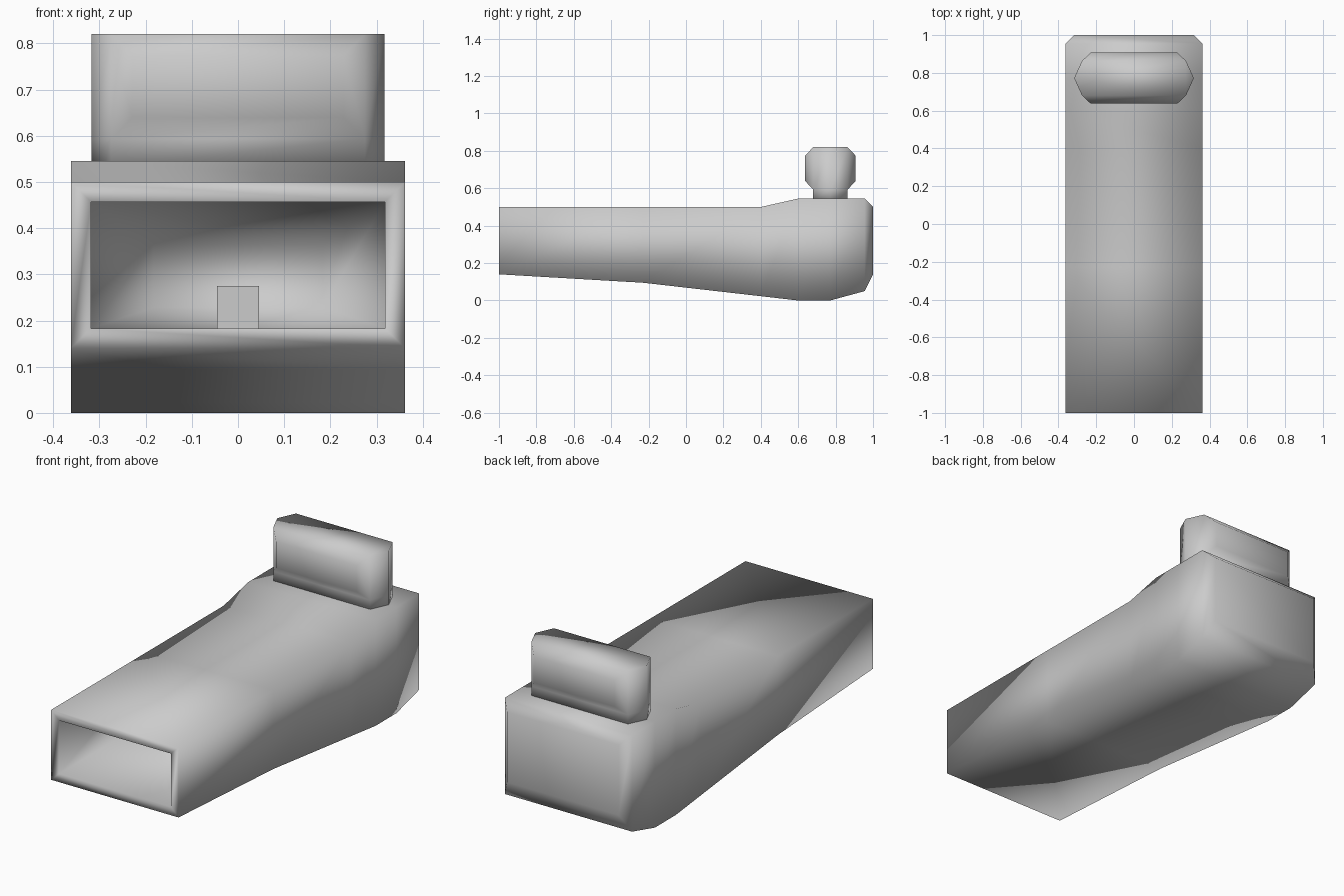
import bpy
import bmesh

if "Cube" in bpy.data.objects:
    bpy.data.objects.remove(bpy.data.objects["Cube"])


def make_object(name, bm, smooth=True):
    bmesh.ops.recalc_face_normals(bm, faces=bm.faces)
    mesh = bpy.data.meshes.new(name)
    bm.to_mesh(mesh)
    bm.free()
    for poly in mesh.polygons:
        poly.use_smooth = smooth
    obj = bpy.data.objects.new(name, mesh)
    bpy.context.collection.objects.link(obj)
    return obj


def loft(rings):
    """Skin a list of equal-length point rings and cap both ends."""
    bm = bmesh.new()
    loops = [[bm.verts.new(p) for p in ring] for ring in rings]
    n = len(loops[0])
    for a, b in zip(loops, loops[1:]):
        for i in range(n):
            j = (i + 1) % n
            bm.faces.new((a[i], a[j], b[j], b[i]))
    bm.faces.new(loops[0])
    bm.faces.new(loops[-1])
    return bm


def rect(y, w, z0, z1):
    return [(-w, y, z0), (w, y, z0), (w, y, z1), (-w, y, z1)]


# Hollow body: from the cavity's inner end out to the rim, then back along the outside
sections = [
    (0.20, 0.183, 0.228, 0.365),
    (-0.23, 0.318, 0.183, 0.457),
    (-1.00, 0.318, 0.183, 0.457),
    (-1.00, 0.362, 0.140, 0.500),
    (-0.23, 0.362, 0.095, 0.500),
    (0.40, 0.362, 0.023, 0.500),
    (0.60, 0.362, 0.000, 0.545),
    (0.77, 0.362, 0.000, 0.545),
    (0.955, 0.362, 0.050, 0.545),
    (1.00, 0.317, 0.140, 0.500),
]
make_object("hollow_body", loft([rect(*s) for s in sections]))

# Top block: six-sided upright prism with raised, bevelled panels front and back
plan = [(-0.275, 0.68), (0.275, 0.68), (0.317, 0.772),
        (0.275, 0.864), (-0.275, 0.864), (-0.317, 0.772)]
bm = loft([[(x, y, z) for x, y in plan] for z in (0.535, 0.593, 0.82)])
bmesh.ops.recalc_face_normals(bm, faces=bm.faces)
panels = [f for f in bm.faces
          if abs(f.normal.y) > 0.99 and f.calc_center_median().z > 0.6]
bmesh.ops.inset_individual(bm, faces=panels, thickness=0.046, depth=0.043,
                           use_even_offset=True)
make_object("top_block", bm)

# Small post standing on the cavity floor
bm = loft([rect(-0.33, 0.046, 0.18, 0.275), rect(-0.24, 0.046, 0.18, 0.275)])
make_object("inner_post", bm, smooth=False)
